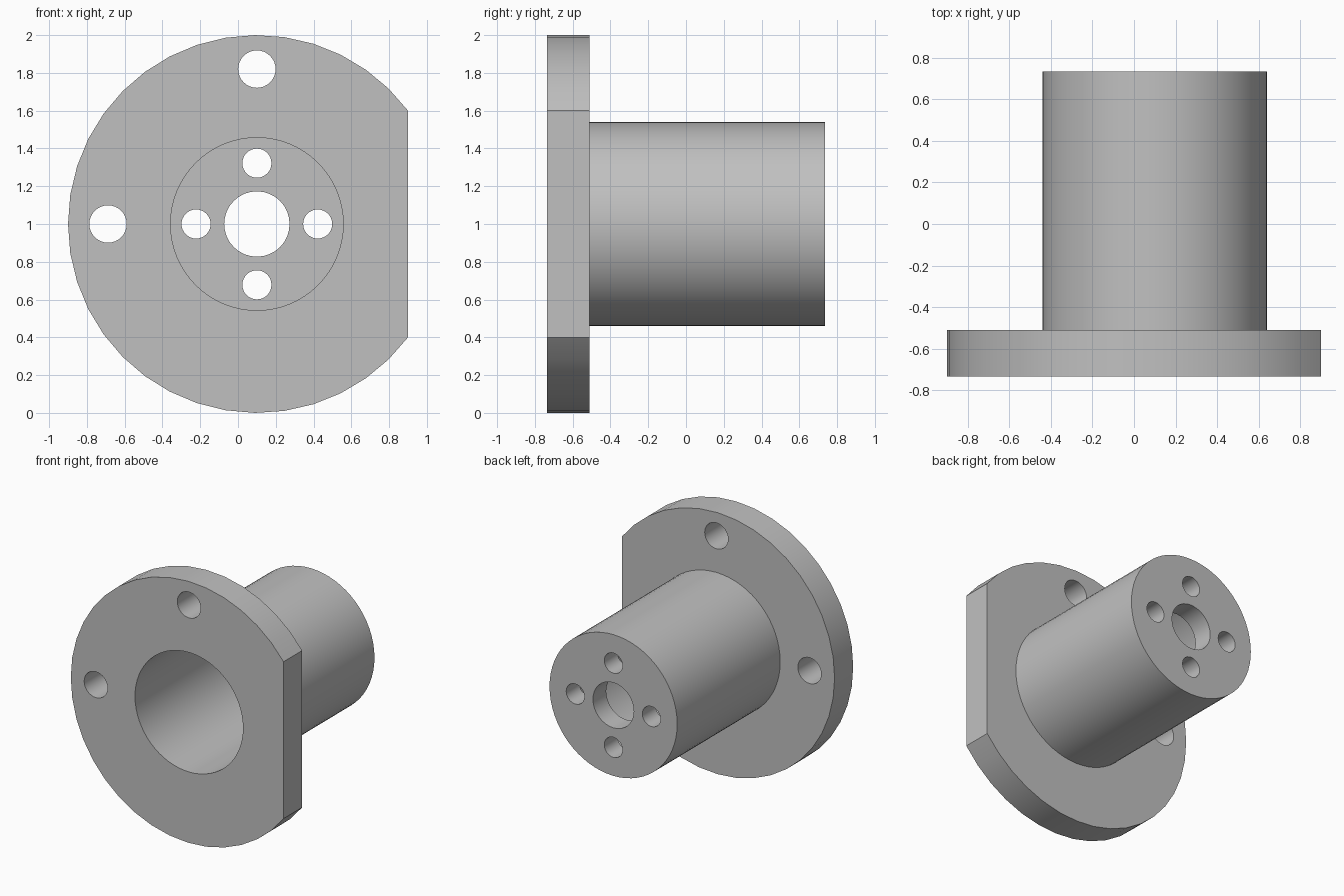
import bpy, bmesh, math

cube = bpy.data.objects.get("Cube")
if cube:
    bpy.data.objects.remove(cube, do_unlink=True)

CX, CZ = 0.10, 1.0             # shared axis of flange and barrel
FRONT, FLANGE_BACK, BACK = -0.735, -0.51, 0.735
WALL = 0.16                    # thickness of the closed barrel end

steel = bpy.data.materials.new("plain grey")
steel.use_nodes = True
grey = (0.53, 0.53, 0.53, 1)
steel.diffuse_color = grey
steel.node_tree.nodes["Principled BSDF"].inputs["Base Color"].default_value = grey


def prism(name, outline, y0, y1):
    """Extrude an x-z outline along y."""
    bm = bmesh.new()
    face = bm.faces.new([bm.verts.new((x, y0, z)) for x, z in outline])
    ext = bmesh.ops.extrude_face_region(bm, geom=[face])
    verts = [v for v in ext["geom"] if isinstance(v, bmesh.types.BMVert)]
    bmesh.ops.translate(bm, verts=verts, vec=(0, y1 - y0, 0))
    bmesh.ops.recalc_face_normals(bm, faces=bm.faces)
    mesh = bpy.data.meshes.new(name)
    bm.to_mesh(mesh)
    bm.free()
    mesh.materials.append(steel)
    obj = bpy.data.objects.new(name, mesh)
    bpy.context.collection.objects.link(obj)
    return obj


def arc(r, start, end, steps, dx=0, dz=0):
    angles = [start + (end - start) * i / steps for i in range(steps + 1)]
    return [(CX + dx + r * math.cos(a), CZ + dz + r * math.sin(a)) for a in angles]


def circle(r, steps, dx=0, dz=0):
    return arc(r, 0, math.tau, steps, dx, dz)[:-1]


def combine(target, other, operation):
    mod = target.modifiers.new(operation.lower(), "BOOLEAN")
    mod.operation, mod.solver, mod.object = operation, "EXACT", other
    bpy.context.view_layer.objects.active = target
    bpy.ops.object.modifier_apply(modifier=mod.name)
    bpy.data.objects.remove(other, do_unlink=True)


# Round flange with one flat side
flat = math.acos(0.8)
body = prism("flanged_sleeve", arc(1.0, flat, math.tau - flat, 32), FRONT, FLANGE_BACK)

# Barrel behind the flange, bored from the front
combine(body, prism("barrel", circle(0.54, 64), FLANGE_BACK - 0.1, BACK), "UNION")
combine(body, prism("bore", circle(0.457, 64), FRONT - 0.1, BACK - WALL), "DIFFERENCE")

# Holes through the end wall: one central, four around it
holes = [(0.173, 0, 0)]
holes += [(0.077, 0.322 * x, 0.322 * z) for x, z in ((1, 0), (0, 1), (-1, 0), (0, -1))]
# Mounting holes in the flange
holes += [(0.099, -0.788, 0), (0.099, 0, 0.82)]
for r, dx, dz in holes:
    combine(body, prism("hole", circle(r, 32, dx, dz), FRONT - 0.1, BACK + 0.1), "DIFFERENCE")

# Smooth round walls, sharp rims
bpy.ops.object.select_all(action="DESELECT")
body.select_set(True)
bpy.context.view_layer.objects.active = body
bpy.ops.object.shade_smooth_by_angle(angle=math.radians(25))
